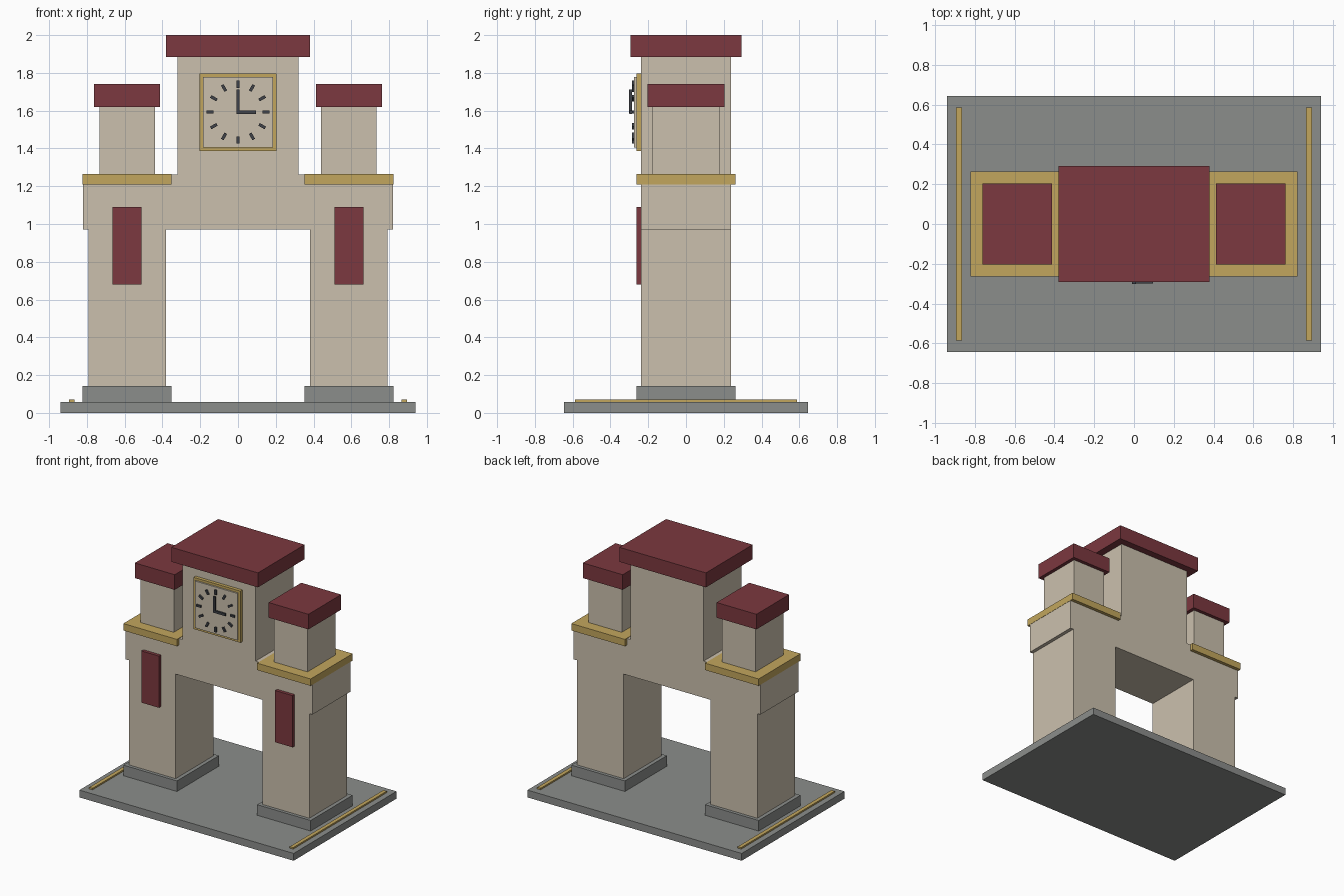
import bpy
import bmesh
from math import sin, cos, radians
from mathutils import Matrix

if "Cube" in bpy.data.objects:
    bpy.data.objects.remove(bpy.data.objects["Cube"])


def material(name, rgb):
    m = bpy.data.materials.new(name)
    m.diffuse_color = (*rgb, 1)
    m.use_nodes = True
    m.node_tree.nodes["Principled BSDF"].inputs["Base Color"].default_value = m.diffuse_color
    return m


STONE = material("stone", (0.60, 0.53, 0.42))
GREY = material("grey_stone", (0.26, 0.27, 0.26))
RED = material("red", (0.20, 0.04, 0.05))
GOLD = material("gold", (0.54, 0.38, 0.11))
DARK = material("dark", (0.05, 0.055, 0.065))


def box(name, x, y, z, mat, spin=0):
    """Box from (min, max) ranges, optionally spun about its own y axis."""
    size = [b - a for a, b in (x, y, z)]
    bm = bmesh.new()
    bmesh.ops.create_cube(bm, size=1, matrix=Matrix.Diagonal((*size, 1)))
    mesh = bpy.data.meshes.new(name)
    bm.to_mesh(mesh)
    bm.free()
    mesh.materials.append(mat)
    ob = bpy.data.objects.new(name, mesh)
    ob.location = [(a + b) / 2 for a, b in (x, y, z)]
    ob.rotation_euler.y = spin
    bpy.context.collection.objects.link(ob)
    return ob


def sym(v):
    return (-v, v)


# Base slab, cross beam and central tower
box("base_slab", sym(0.94), sym(0.645), (0, 0.058), GREY)
box("cross_beam", sym(0.82), sym(0.237), (0.972, 1.262), STONE)
box("central_tower", sym(0.32), sym(0.237), (1.262, 1.885), STONE)
box("central_roof", sym(0.38), sym(0.293), (1.885, 2.0), RED)

# Parts repeated on both sides: name, x, y, z, material
side_parts = [
    ("ground_strip", (0.865, 0.895), sym(0.587), (0.058, 0.07), GOLD),
    ("plinth", (0.352, 0.822), sym(0.263), (0.058, 0.142), GREY),
    ("pillar", (0.382, 0.792), sym(0.237), (0.142, 0.972), STONE),
    ("ledge", (0.352, 0.822), sym(0.263), (1.21, 1.265), GOLD),
    ("turret", (0.44, 0.734), sym(0.177), (1.265, 1.62), STONE),
    ("turret_roof", (0.412, 0.762), sym(0.205), (1.62, 1.74), RED),
    ("banner", (0.51, 0.664), (-0.263, -0.237), (0.68, 1.09), RED),
]
for side, s in (("left", -1), ("right", 1)):
    for name, x, y, z, mat in side_parts:
        box(f"{side}_{name}", sorted(s * v for v in x), y, z, mat)

# Clock frame and face
CZ = 1.592
box("clock_frame", sym(0.205), (-0.263, -0.237), (CZ - 0.205, CZ + 0.205), GOLD)
box("clock_face", sym(0.186), (-0.275, -0.263), (CZ - 0.186, CZ + 0.186), STONE)

# Hour marks around the face
for i in range(12):
    a = radians(30 * i)
    cx, cz = 0.148 * sin(a), CZ + 0.148 * cos(a)
    box(f"hour_mark_{i + 1}", (cx - 0.008, cx + 0.008), (-0.287, -0.275),
        (cz - 0.019, cz + 0.019), DARK, spin=a)

# Hands showing three o'clock
box("minute_hand", sym(0.009), (-0.301, -0.287), (CZ - 0.008, CZ + 0.12), DARK)
box("hour_hand", (-0.008, 0.096), (-0.299, -0.285), (CZ - 0.009, CZ + 0.009), DARK)
